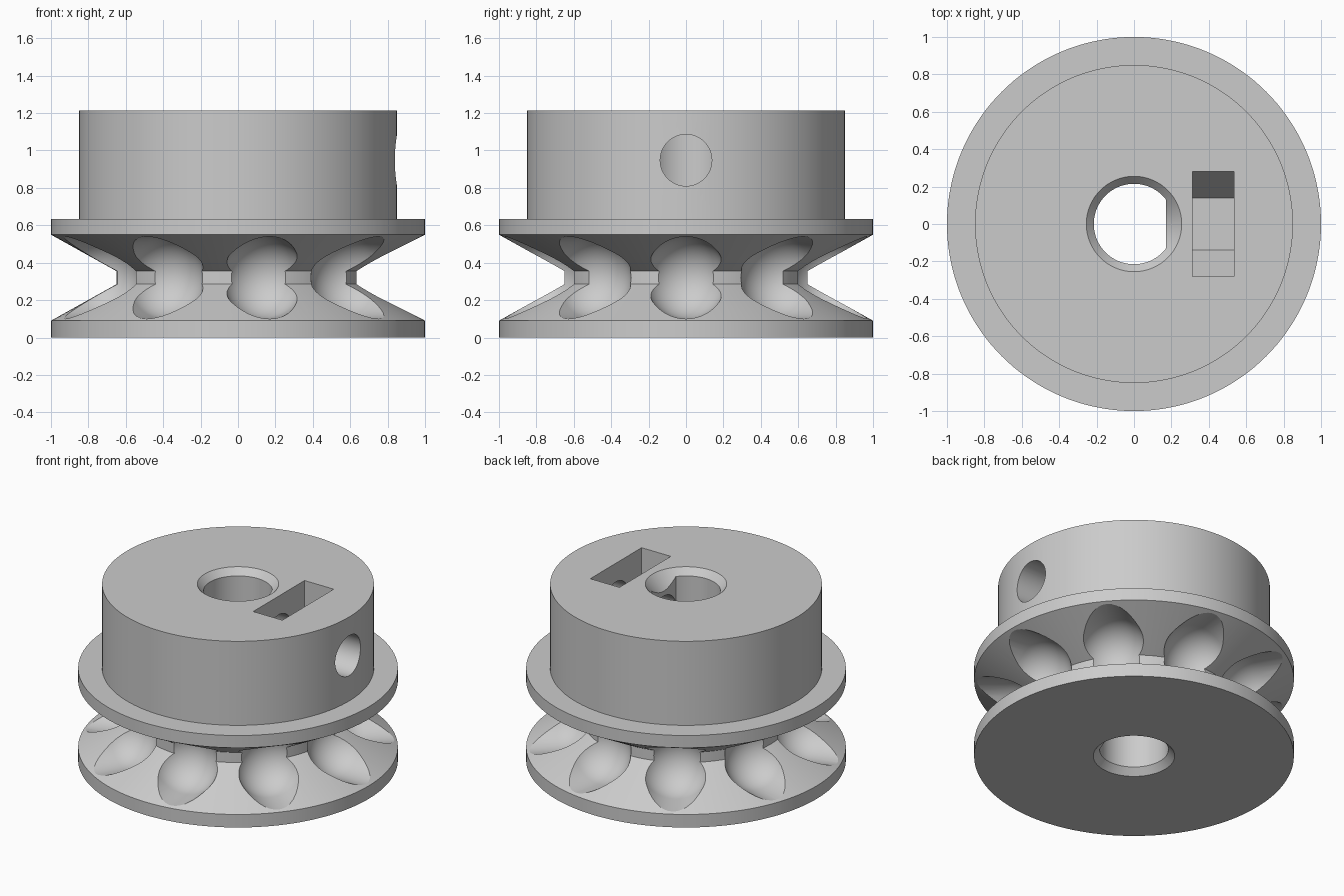
import bpy, bmesh
from math import sin, cos, pi, radians
from mathutils import Matrix

if "Cube" in bpy.data.objects:
    bpy.data.objects.remove(bpy.data.objects["Cube"], do_unlink=True)

HEIGHT = 1.215
GROOVE_Z = 0.32      # middle of the groove
SCREW_Z = 0.948      # height of the set screw and its nut
POCKETS = 9

grey = bpy.data.materials.new("plain grey")
grey.use_nodes = True
grey.diffuse_color = (0.6, 0.6, 0.6, 1)
grey.node_tree.nodes["Principled BSDF"].inputs["Base Color"].default_value = (0.6, 0.6, 0.6, 1)


def finish(name, bm, matrix=Matrix()):
    bmesh.ops.remove_doubles(bm, verts=bm.verts, dist=1e-5)
    bmesh.ops.recalc_face_normals(bm, faces=bm.faces)
    bm.transform(matrix)
    mesh = bpy.data.meshes.new(name)
    bm.to_mesh(mesh)
    bm.free()
    mesh.materials.append(grey)
    obj = bpy.data.objects.new(name, mesh)
    bpy.context.collection.objects.link(obj)
    return obj


def lathe(name, profile, steps, matrix=Matrix()):
    """Turn a (radius, z) profile, closed on the axis, around z."""
    bm = bmesh.new()
    verts = [bm.verts.new((r, 0, z)) for r, z in profile]
    edges = [bm.edges.new(pair) for pair in zip(verts, verts[1:])]
    bmesh.ops.spin(bm, geom=verts + edges, cent=(0, 0, 0), axis=(0, 0, 1),
                   angle=2 * pi, steps=steps, use_duplicate=False)
    return finish(name, bm, matrix)


def prism(name, points, depth, matrix=Matrix()):
    """Extrude a flat outline along z."""
    bm = bmesh.new()
    face = bm.faces.new([bm.verts.new((x, y, 0)) for x, y in points])
    top = bmesh.ops.extrude_face_region(bm, geom=[face])["geom"]
    bmesh.ops.translate(bm, vec=(0, 0, depth),
                        verts=[v for v in top if isinstance(v, bmesh.types.BMVert)])
    return finish(name, bm, matrix)


# Turned body: two flanges, V groove and hub
body = lathe("pulley_body", [
    (0, 0), (1, 0), (1, 0.09), (0.65, 0.285), (0.65, 0.355), (1, 0.55),
    (1, 0.635), (0.85, 0.635), (0.85, HEIGHT), (0, HEIGHT)], 144)

cutters = []
to_x = Matrix.Rotation(pi / 2, 4, "Y")

# Round-ended ball pockets around the groove
ball, centre = 0.22, 0.796
pocket = [(ball * sin(a), centre - ball * cos(a))
          for a in (i * pi / 32 for i in range(17))]
pocket[0] = (0, centre - ball)
pocket += [(ball, 1.15), (0, 1.15)]
for i in range(POCKETS):
    turn = Matrix.Rotation(i * 2 * pi / POCKETS, 4, "Z")
    cutters.append(lathe("pocket_cutter", pocket, 48,
                         Matrix.Translation((0, 0, GROOVE_Z)) @ turn @ to_x))

# D-shaped bore
ring = [(0.215 * cos(a), 0.215 * sin(a)) for a in (radians(3 * i) for i in range(120))]
flat_y = (0.215 ** 2 - 0.17 ** 2) ** 0.5
outline = [(0.17, -flat_y), (0.17, flat_y)] + [p for p in ring if p[0] < 0.169]
cutters.append(prism("bore_cutter", outline, HEIGHT + 0.2, Matrix.Translation((0, 0, -0.1))))

# Chamfers at both ends of the bore
cone = [(0, -0.1), (0.255 + 0.089, -0.1), (0.14, 0.129), (0, 0.129)]
cutters.append(lathe("chamfer_cutter", cone, 120))
cutters.append(lathe("chamfer_cutter", [(r, HEIGHT - z) for r, z in cone], 120))

# Set screw hole from the bore out through the hub
cutters.append(lathe("screw_cutter", [(0, 0), (0.138, 0), (0.138, 1), (0, 1)], 64,
                     Matrix.Translation((0, 0, SCREW_Z)) @ to_x))

# Nut slot: half a hexagon below, open to the top
nut = 0.28
low = nut * sin(pi / 3)
slot = [(-nut, 0.4), (-nut, 0), (-nut / 2, -low), (nut / 2, -low), (nut, 0), (nut, 0.4)]
stand = Matrix(((0, 0, 1, 0.312), (1, 0, 0, 0), (0, 1, 0, SCREW_Z), (0, 0, 0, 1)))
cutters.append(prism("nut_slot_cutter", slot, 0.223, stand))

# Cut everything out of the body
bpy.ops.object.select_all(action="DESELECT")
body.select_set(True)
bpy.context.view_layer.objects.active = body
for cutter in cutters:
    cutter.hide_render = True
    mod = body.modifiers.new("cut", "BOOLEAN")
    mod.operation, mod.solver, mod.object = "DIFFERENCE", "EXACT", cutter
    bpy.ops.object.modifier_apply(modifier=mod.name)
for cutter in cutters:
    bpy.data.objects.remove(cutter, do_unlink=True)

bpy.ops.object.shade_smooth_by_angle(angle=radians(20))
